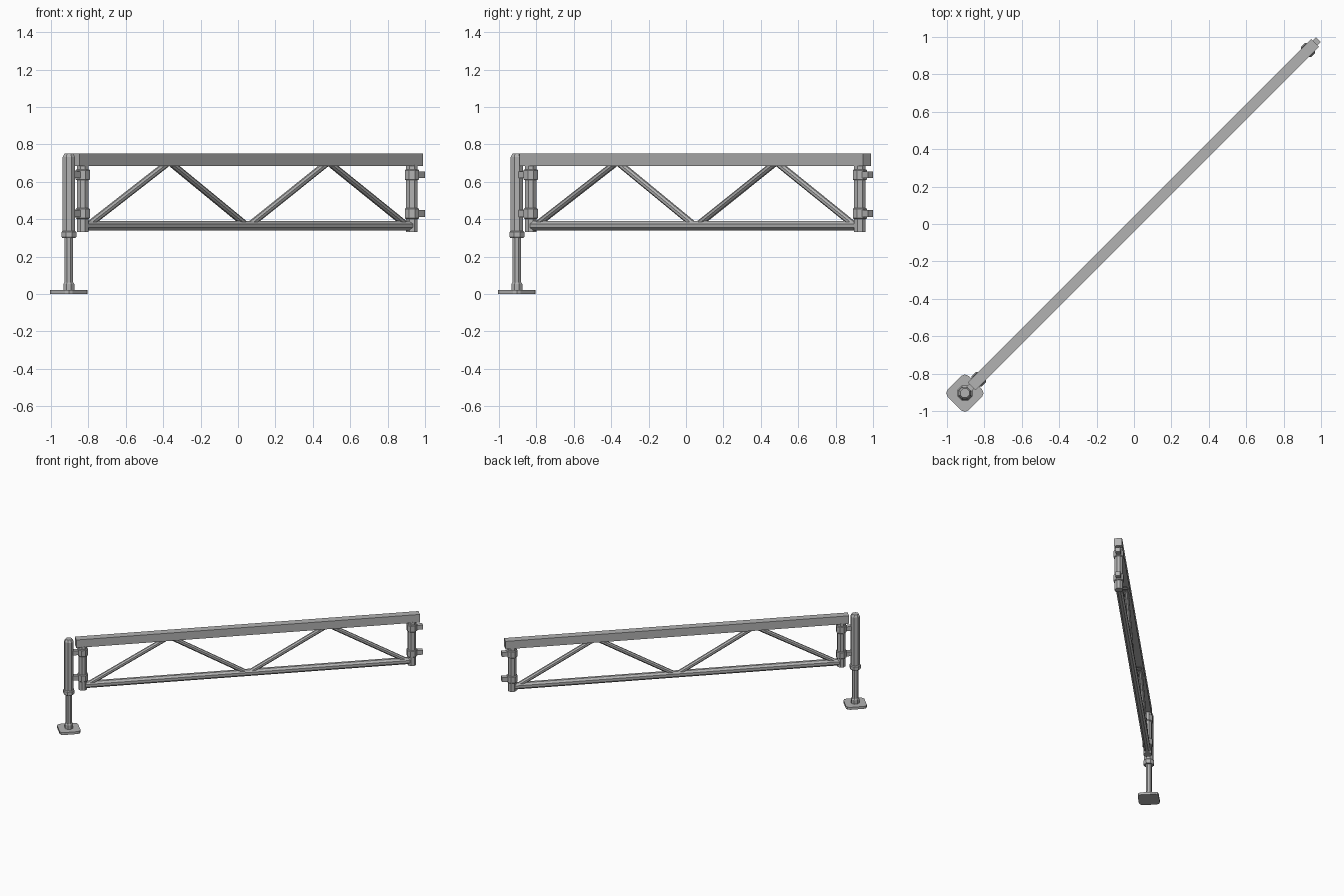
import bpy, bmesh, math
from mathutils import Matrix, Vector

cube = bpy.data.objects.get("Cube")
if cube:
    bpy.data.objects.remove(cube, do_unlink=True)

steel = bpy.data.materials.new("steel grey")
steel.use_nodes = True
GREY = (0.45, 0.45, 0.45, 1)
steel.diffuse_color = GREY
steel.node_tree.nodes["Principled BSDF"].inputs["Base Color"].default_value = GREY

# Parts are laid out along X, then the whole frame is turned onto the diagonal
TURN = Matrix.Rotation(math.radians(45), 4, 'Z')


def finish(name, bm):
    bmesh.ops.recalc_face_normals(bm, faces=bm.faces)
    bm.transform(TURN)
    mesh = bpy.data.meshes.new(name)
    bm.to_mesh(mesh)
    bm.free()
    mesh.materials.append(steel)
    obj = bpy.data.objects.new(name, mesh)
    bpy.context.collection.objects.link(obj)
    return obj


def box(name, lo, hi, corner=0):
    bm = bmesh.new()
    lo, hi = Vector(lo), Vector(hi)
    size = hi - lo
    bmesh.ops.create_cube(bm, size=1, matrix=Matrix.Translation((lo + hi) / 2) @ Matrix.Diagonal((*size, 1)))
    if corner:
        upright = [e for e in bm.edges if abs(e.verts[0].co.z - e.verts[1].co.z) > size.z / 2]
        bmesh.ops.bevel(bm, geom=upright, offset=corner, segments=2, affect='EDGES', profile=0.5)
    return finish(name, bm)


def lathe(name, base, direction, profile, sides=8):
    """Closed solid of revolution; profile holds (radius, distance along axis)."""
    bm = bmesh.new()
    rot = Vector(direction).to_track_quat('Z', 'Y').to_matrix()
    rings = []
    for r, h in profile:
        ring = []
        for i in range(sides):
            a = 2 * math.pi * (i + 0.5) / sides
            ring.append(bm.verts.new(Vector(base) + rot @ Vector((r * math.cos(a), r * math.sin(a), h))))
        rings.append(ring)
    for low, high in zip(rings, rings[1:]):
        for i in range(sides):
            j = (i + 1) % sides
            bm.faces.new((low[i], low[j], high[j], high[i]))
    bm.faces.new(rings[0])
    bm.faces.new(rings[-1])
    return finish(name, bm)


def tube(name, a, b, r):
    d = Vector(b) - Vector(a)
    return lathe(name, a, d, [(r, 0), (r, d.length)])


# Adjustable leg with base plate
LEG = -1.279
UP = (0, 0, 1)
box("base_plate", (LEG - 0.079, -0.079, 0), (LEG + 0.079, 0.079, 0.02), 0.028)
lathe("base_socket", (LEG, 0, 0), UP, [(0.032, 0.015), (0.032, 0.052), (0.026, 0.062)])
tube("inner_leg", (LEG, 0, 0.02), (LEG, 0, 0.32), 0.024)
lathe("leg_collar", (LEG, 0, 0), UP, [(0.037, 0.298), (0.043, 0.306), (0.043, 0.33), (0.037, 0.337)])
lathe("outer_leg", (LEG, 0, 0), UP, [(0.036, 0.31), (0.036, 0.732), (0.026, 0.75)])

# Top beam and bottom chord
box("top_beam", (-1.228, -0.03, 0.685), (1.37, 0.03, 0.75))
tube("bottom_chord", (-1.174, 0, 0.365), (1.305, 0, 0.365), 0.027)

# End uprights, each with two clamps and coupling pins facing outward
for side, x, tip in (("near", -1.174, -1.26), ("far", 1.315, 1.395)):
    tube(side + "_upright", (x, 0, 0.33), (x, 0, 0.69), 0.033)
    for level, z in (("lower", 0.43), ("upper", 0.637)):
        lathe(f"{side}_{level}_clamp", (x, 0, z), UP,
              [(0.036, -0.029), (0.041, -0.024), (0.041, 0.024), (0.036, 0.029)])
        box(f"{side}_{level}_pin", (min(x, tip), -0.018, z - 0.018), (max(x, tip), 0.018, z + 0.018))

# Zigzag web braces
LOW, HIGH = 0.375, 0.695
for i, (a, b) in enumerate(((-1.12, -0.54), (0.05, -0.50), (0.10, 0.665), (1.26, 0.70))):
    tube(f"web_brace_{i + 1}", (a, 0, LOW), (b, 0, HIGH), 0.018)
